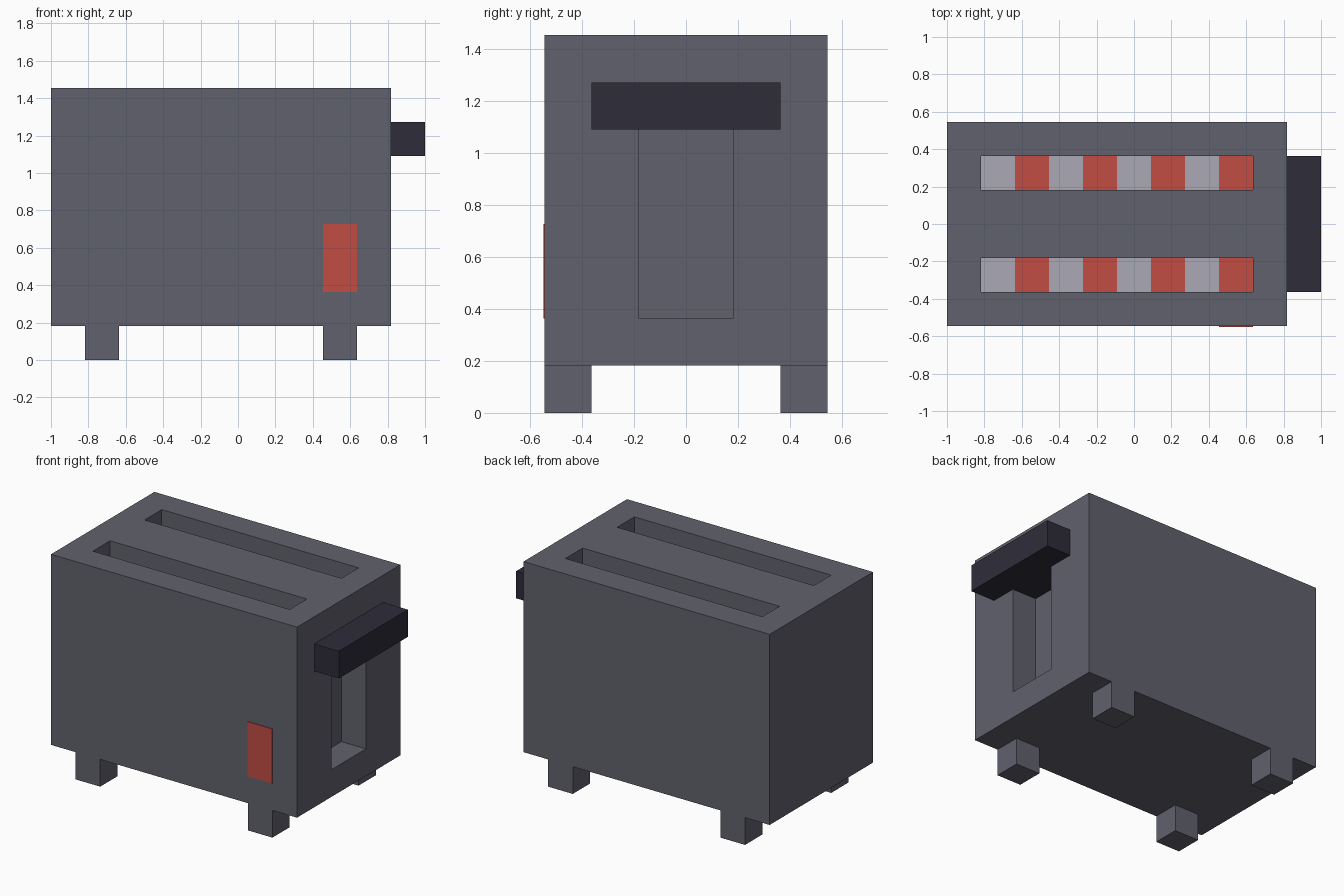
import bpy
import bmesh
from mathutils import Vector

if "Cube" in bpy.data.objects:
    bpy.data.objects.remove(bpy.data.objects["Cube"], do_unlink=True)

U = 2 / 11                          # one grid block
ORIGIN = Vector((-1, 0, 0))         # left end of the body, on the ground
THIN = 0.004                        # thickness of painted plates


def material(name, rgb):
    def linear(c):
        c /= 255
        return c / 12.92 if c <= 0.04045 else ((c + 0.055) / 1.055) ** 2.4
    colour = (*[linear(c) for c in rgb], 1)
    mat = bpy.data.materials.new(name)
    mat.use_nodes = True
    mat.diffuse_color = colour
    mat.node_tree.nodes["Principled BSDF"].inputs["Base Color"].default_value = colour
    return mat


GREY = material("casing grey", (97, 97, 109))
DARK = material("lever dark", (46, 44, 58))
RED = material("glowing red", (194, 77, 68))
LIGHT = material("element light grey", (171, 170, 182))


def prism(name, outline, z0, z1, mat):
    """Extrude an xy outline given in blocks from height z0 to z1."""
    bm = bmesh.new()
    base = bm.faces.new([bm.verts.new(ORIGIN + Vector((x, y, z0)) * U) for x, y in outline])
    top = bmesh.ops.extrude_face_region(bm, geom=[base])
    verts = [g for g in top["geom"] if isinstance(g, bmesh.types.BMVert)]
    bmesh.ops.translate(bm, verts=verts, vec=(0, 0, (z1 - z0) * U))
    bmesh.ops.recalc_face_normals(bm, faces=bm.faces)
    mesh = bpy.data.meshes.new(name)
    bm.to_mesh(mesh)
    bm.free()
    mesh.materials.append(mat)
    obj = bpy.data.objects.new(name, mesh)
    bpy.context.collection.objects.link(obj)
    return obj


def box(name, x, y, z, mat):
    """Box from three (low, high) ranges in blocks."""
    outline = [(x[0], y[0]), (x[1], y[0]), (x[1], y[1]), (x[0], y[1])]
    return prism(name, outline, z[0], z[1], mat)


# Casing with two bread slots and a lever channel cut into it
body = box("body", (0, 10), (-3, 3), (1, 8), GREY)
cutters = [
    box("front_slot_cutter", (1, 9), (-2, -1), (2, 8.5), GREY),
    box("back_slot_cutter", (1, 9), (1, 2), (2, 8.5), GREY),
    box("lever_channel_cutter", (9, 10.5), (-1, 1), (2, 7), GREY),
]
for cutter in cutters:
    mod = body.modifiers.new(cutter.name, "BOOLEAN")
    mod.operation = "DIFFERENCE"
    mod.solver = "EXACT"
    mod.object = cutter
    cutter.hide_render = True

# Bake the cuts and drop the cutters
depsgraph = bpy.context.evaluated_depsgraph_get()
baked = bpy.data.meshes.new_from_object(body.evaluated_get(depsgraph))
body.modifiers.clear()
body.data = baked
for cutter in cutters:
    bpy.data.objects.remove(cutter, do_unlink=True)

# Alternating heating elements on the slot floors
for side, y0 in (("front", -2), ("back", 1)):
    for i in range(8):
        box(f"{side}_element_{i + 1}", (1 + i, 2 + i), (y0, y0 + 1),
            (2, 2 + THIN / U), RED if i % 2 else LIGHT)

# T-shaped lever: wide bar outside, stem filling the top of the channel
lever = [(9, -1), (10, -1), (10, -2), (11, -2), (11, 2), (10, 2), (10, 1), (9, 1)]
prism("lever", lever, 6, 7, DARK)

# Red indicator on the front face
box("indicator", (8, 9), (-3 - THIN / U, -3), (2, 4), RED)

# Four feet
for end, x in (("right", 1), ("left", 8)):
    for side, y in (("front", -3), ("back", 2)):
        box(f"{side}_{end}_foot", (x, x + 1), (y, y + 1), (0, 1), GREY)
